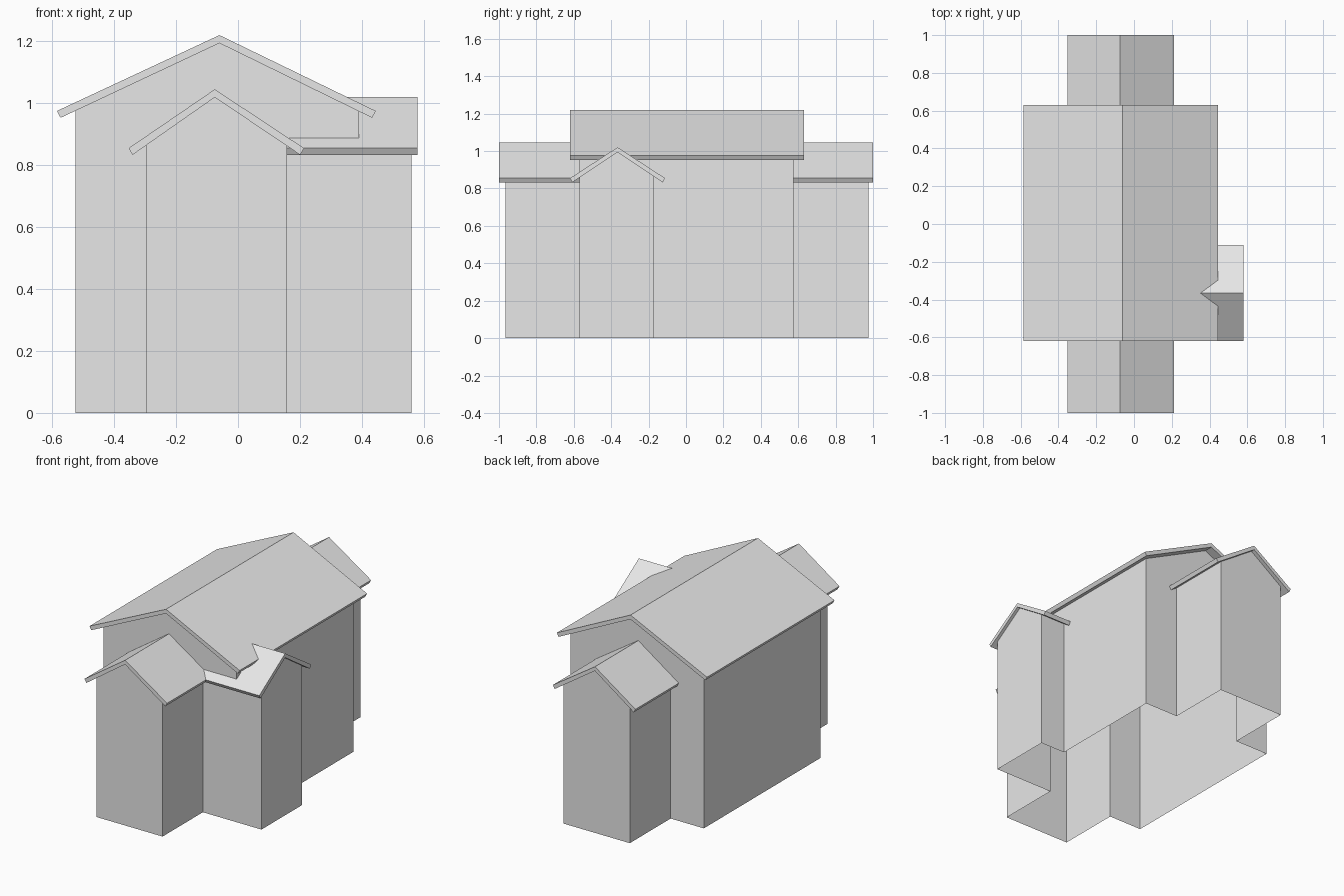
import bpy, bmesh

if "Cube" in bpy.data.objects:
    bpy.data.objects.remove(bpy.data.objects["Cube"])

# One plain grey for the whole building
grey = bpy.data.materials.new("plain_grey")
grey.diffuse_color = (0.8, 0.8, 0.8, 1)
grey.use_nodes = True
grey.node_tree.nodes["Principled BSDF"].inputs["Base Color"].default_value = grey.diffuse_color


def prism(name, profile, v0, v1, axis):
    """Extrude a (across, z) profile along the x or y axis."""
    def place(u, v, z):
        return (u, v, z) if axis == "y" else (v, u, z)
    bm = bmesh.new()
    a = [bm.verts.new(place(u, v0, z)) for u, z in profile]
    b = [bm.verts.new(place(u, v1, z)) for u, z in profile]
    n = len(profile)
    bm.faces.new(a)
    bm.faces.new(b[::-1])
    for i in range(n):
        j = (i + 1) % n
        bm.faces.new((a[i], b[i], b[j], a[j]))
    bmesh.ops.recalc_face_normals(bm, faces=bm.faces[:])
    mesh = bpy.data.meshes.new(name)
    bm.to_mesh(mesh)
    bm.free()
    mesh.materials.append(grey)
    obj = bpy.data.objects.new(name, mesh)
    bpy.context.collection.objects.link(obj)
    return obj


def house_part(name, axis, eaves, ridge, eave_z, roof_run, walls, wall_run):
    """Make a folded roof slab and the gabled wall block beneath it."""
    (l, r), (c, top) = eaves, ridge
    drop, inset, thick = 0.022, 0.012, 0.026
    prism(name + "_roof",
          [(l, eave_z), (c, top), (r, eave_z), (r - inset, eave_z - drop),
           (c, top - thick), (l + inset, eave_z - drop)],
          *roof_run, axis)

    # wall tops end just inside the roof slab
    def under(u):
        end = l + inset if u < c else r - inset
        t = (u - c) / (end - c)
        return top - thick + t * (eave_z - drop - top + thick) + 0.006
    w0, w1 = walls
    return prism(name + "_walls",
                 [(w0, 0), (w0, under(w0)), (c, under(c)), (w1, under(w1)), (w1, 0)],
                 *wall_run, axis)


# Tall main block, long lower wing through it, and side bay
main = house_part("main", "y", (-0.585, 0.445), (-0.06, 1.22), 0.975,
                  (-0.62, 0.63), (-0.525, 0.39), (-0.57, 0.575))
wing = house_part("wing", "y", (-0.353, 0.213), (-0.075, 1.045), 0.855,
                  (-1.0, 1.0), (-0.297, 0.158), (-0.965, 0.975))
bay = house_part("bay", "x", (-0.62, -0.112), (-0.366, 1.02), 0.855,
                 (0.0, 0.58), (-0.57, -0.17), (0.0, 0.56))

# Merge the wall blocks into one shell
for block in (wing, bay):
    mod = main.modifiers.new("join", "BOOLEAN")
    mod.operation = "UNION"
    mod.solver = "EXACT"
    mod.object = block
deps = bpy.context.evaluated_depsgraph_get()
shell = bpy.data.meshes.new_from_object(main.evaluated_get(deps))
main.modifiers.clear()
main.data = shell
main.name = "walls"
for block in (wing, bay):
    bpy.data.objects.remove(block)

# Open underside
bm = bmesh.new()
bm.from_mesh(shell)
floor = [f for f in bm.faces if all(v.co.z < 0.001 for v in f.verts)]
bmesh.ops.delete(bm, geom=floor, context="FACES")
bm.to_mesh(shell)
bm.free()
